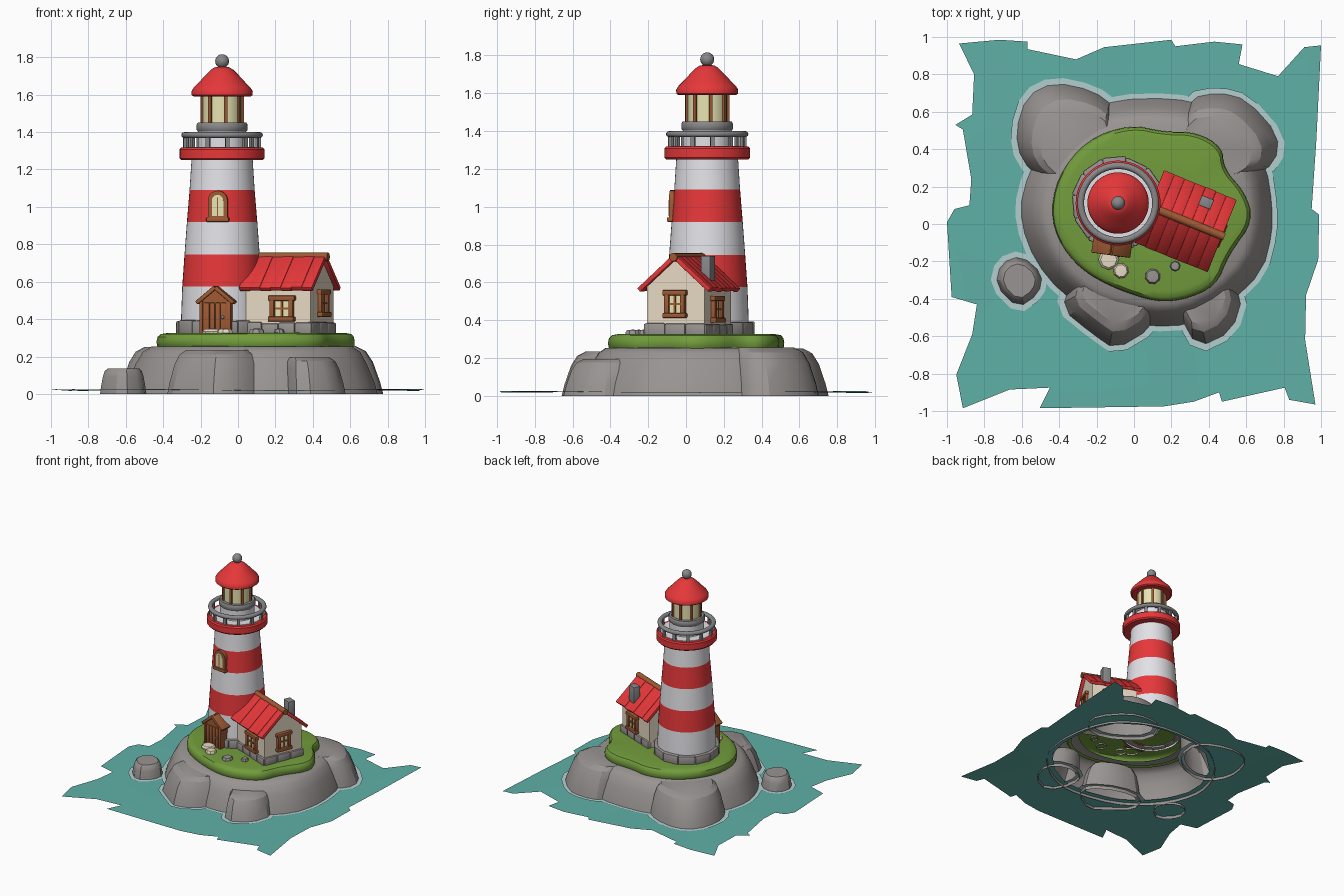
import bpy, bmesh, math, random
from mathutils import Matrix, Vector

if "Cube" in bpy.data.objects:
    bpy.data.objects.remove(bpy.data.objects["Cube"])

random.seed(4)
PI = math.pi
I = Matrix.Identity(4)


def mat(name, r, g, b):
    m = bpy.data.materials.new(name)
    lin = lambda c: ((c / 255 + 0.055) / 1.055) ** 2.4
    m.diffuse_color = (lin(r), lin(g), lin(b), 1)
    m.use_nodes = True
    m.node_tree.nodes["Principled BSDF"].inputs["Base Color"].default_value = m.diffuse_color
    return m


RED, WHITE = mat("red paint", 240, 58, 60), mat("white paint", 238, 238, 243)
ROCK, METAL = mat("rock grey", 153, 148, 146), mat("metal grey", 136, 136, 138)
GRASS, WATER = mat("grass green", 114, 156, 60), mat("sea teal", 95, 177, 167)
FOAM, CREAM = mat("foam", 180, 207, 207), mat("cream plaster", 240, 227, 203)
WOOD, GLASS = mat("brown wood", 158, 90, 52), mat("pale yellow glass", 240, 236, 184)


def T(x, y, z):
    return Matrix.Translation((x, y, z))


def RZ(deg):
    return Matrix.Rotation(math.radians(deg), 4, 'Z')


def finish(name, bm, mats, M=I, angle=35):
    bm.transform(M)
    bm.normal_update()
    for f in bm.faces:
        f.smooth = True
    for e in bm.edges:
        if len(e.link_faces) == 2 and e.calc_face_angle(0) > math.radians(angle):
            e.smooth = False
    me = bpy.data.meshes.new(name)
    bm.to_mesh(me)
    bm.free()
    for m in (mats if isinstance(mats, list) else [mats]):
        me.materials.append(m)
    ob = bpy.data.objects.new(name, me)
    bpy.context.collection.objects.link(ob)
    return ob


def loft(name, rings, mats, M=I, cap=False, angle=35):
    bm = bmesh.new()
    rows = [[bm.verts.new(p) for p in r] for r in rings]
    n = len(rows[0])
    for a, b in zip(rows, rows[1:]):
        for i in range(n):
            j = (i + 1) % n
            bm.faces.new((a[i], a[j], b[j], b[i]))
    if cap:
        bm.faces.new(rows[-1])
    bmesh.ops.remove_doubles(bm, verts=bm.verts, dist=1e-5)
    return finish(name, bm, mats, M, angle)


def lathe(name, profile, mats, M=I, n=48):
    rings = [[(r * math.cos(2 * PI * i / n), r * math.sin(2 * PI * i / n), z) for i in range(n)] for r, z in profile]
    return loft(name, rings, mats, M)


def box(name, size, m, M=I, bevel=0.0):
    bm = bmesh.new()
    bmesh.ops.create_cube(bm, size=1, matrix=Matrix.Diagonal((*size, 1)))
    if bevel:
        bmesh.ops.bevel(bm, geom=bm.edges[:], offset=bevel, segments=2, profile=0.5, affect='EDGES')
    return finish(name, bm, m, M)


def prism(name, pts, depth, m, M=I):
    bm = bmesh.new()
    a = [bm.verts.new((x, -depth / 2, z)) for x, z in pts]
    b = [bm.verts.new((x, depth / 2, z)) for x, z in pts]
    bm.faces.new(a)
    bm.faces.new(b[::-1])
    for i in range(len(pts)):
        j = (i + 1) % len(pts)
        bm.faces.new((a[i], b[i], b[j], a[j]))
    bmesh.ops.recalc_face_normals(bm, faces=bm.faces)
    return finish(name, bm, m, M)


def chaikin(pts, n):
    for _ in range(n):
        out = []
        for i, p in enumerate(pts):
            q = pts[(i + 1) % len(pts)]
            out += [tuple(p[k] * .75 + q[k] * .25 for k in (0, 1)), tuple(p[k] * .25 + q[k] * .75 for k in (0, 1))]
        pts = out
    return pts


def centre(pts):
    return sum(p[0] for p in pts) / len(pts), sum(p[1] for p in pts) / len(pts)


def ring(pts, s, z, lean=0):
    # lean pulls the scaling centre towards the middle of the island
    cx, cy = centre(pts)
    cx, cy = cx + (.05 - cx) * lean, cy + (.04 - cy) * lean
    return [(cx + (x - cx) * s, cy + (y - cy) * s, z) for x, y in pts]


# ---- island rocks with foam lines
core = [(.74, .1), (.71, .3), (.61, .5), (.41, .63), (.2, .675), (-.1, .665), (-.3, .59), (-.51, .39), (-.6, .17),
        (-.605, 0), (-.53, -.2), (-.39, -.37), (-.2, -.49), (.08, -.55), (.3, -.54), (.51, -.43), (.69, -.25), (.74, -.05)]
boulders = {
    "back_left_boulder": (.25, .4, [(-.22, .72), (-.43, .765), (-.58, .69), (-.64, .5), (-.61, .34), (-.48, .22), (-.27, .28), (-.12, .42), (-.1, .63)]),
    "back_right_boulder": (.255, .45, [(.78, .48), (.61, .67), (.46, .71), (.3, .68), (.22, .48), (.42, .3), (.62, .24), (.765, .33)]),
    "front_left_boulder": (.235, .45, [(-.39, -.46), (-.23, -.59), (-.1, -.68), (.1, -.56), (.12, -.43), (-.1, -.3), (-.34, -.3)]),
    "front_right_boulder": (.195, .3, [(.23, -.47), (.34, -.67), (.53, -.58), (.59, -.38), (.46, -.28), (.27, -.32)]),
    "lone_boulder": (.135, 0, [(-.745, -.33), (-.62, -.455), (-.505, -.375), (-.485, -.265), (-.6, -.165), (-.715, -.205)]),
}


def foam(name, pts, z):
    cx, cy = centre(pts)
    r = sum(math.hypot(x - cx, y - cy) for x, y in pts) / len(pts)
    loft(name + "_foam", [ring(pts, 1 + .028 / r, z), ring(pts, 1 - .03 / r, z)], FOAM)


pts = chaikin(core, 1)
loft("island_rock", [ring(pts, s, z) for s, z in ((1.01, 0), (.985, .06), (.92, .16), (.865, .225), (.8, .253), (.62, .258))], ROCK)
foam("island", pts, .028)
for k, (name, (h, lean, outline)) in enumerate(boulders.items()):
    pts = chaikin(outline, 1)
    prof = ((1, 0), (.965, .25), (.88, .68), (.8, .9), (.69, 1))
    loft(name, [ring(pts, s, z * h, lean) for s, z in prof], ROCK, cap=True, angle=28)
    foam(name, pts, .0282 + k * .0003)

# ---- sea sheet with ragged border and a hole under the island
sea = [(-.935, .965), (-.72, .985), (-.57, .975), (-.57, .935), (-.31, .88), (-.16, .945), (.2, .985), (.22, .95),
       (.43, .975), (.58, .96), (.56, .855), (.77, .79), (.91, .945), (1, .955), (.975, .45), (.95, .08), (.99, .05),
       (.985, -.19), (.92, -.38), (.915, -.62), (.97, -.965), (.83, -.94), (.805, -.875), (.47, -.95), (.455, -.9),
       (.32, -.95), (.16, -.975), (-.505, -.985), (-.45, -.875), (-.665, -.885), (-.915, -.985), (-.95, -.805),
       (-.865, -.59), (-.84, -.43), (-.975, -.39), (-1, .01), (-.96, .08), (-.88, .1), (-.87, .24), (-.915, .505),
       (-.955, .53), (-.865, .585), (-.855, .8)]
bm = bmesh.new()
for loop in ([(x, y, 0) for x, y in sea], ring(core, .93, 0)):
    vs = [bm.verts.new(p) for p in loop]
    for i, v in enumerate(vs):
        bm.edges.new((v, vs[(i + 1) % len(vs)]))
bmesh.ops.triangle_fill(bm, use_beauty=True, edges=bm.edges[:], normal=(0, 0, 1))
bm.normal_update()
bmesh.ops.reverse_faces(bm, faces=[f for f in bm.faces if f.normal.z < 0])
for v in bm.verts:
    v.co.z = .021 + (.005 * math.sin(5 * v.co.x + 3 * v.co.y) if v.co.length > .8 else 0)
finish("sea", bm, WATER)

# ---- grass cap and stepping stones
grass = chaikin([(-.02, .53), (-.25, .45), (-.41, .25), (-.445, .02), (-.355, -.17), (-.2, -.3), (.08, -.41), (.25, -.41),
                 (.44, -.33), (.5, -.17), (.64, .02), (.59, .17), (.48, .29), (.47, .41), (.33, .49), (.16, .49)], 2)
loft("grass", [ring(grass, s, z) for s, z in ((.92, .245), (.975, .238), (1, .258), (1.005, .28), (.995, .305), (.965, .32), (.9, .326), (.5, .328))],
     GRASS, cap=True)
for i, (x, y, r) in enumerate([(-.135, -.19, .055), (-.07, -.25, .042), (.1, -.28, .042), (.22, -.225, .028)]):
    lathe(f"path_stone_{i}", [(r, .315), (r, .335), (r * .8, .347), (0, .35)], CREAM if i < 2 else ROCK, T(x, y, 0) @ RZ(i * 31), 8)

# ---- tower
TW = T(-.085, .112, 0)
tower = lathe("tower", [(.223, .3), (.213, .575), (.201, .745), (.188, .92), (.174, 1.09), (.163, 1.26)], [WHITE, RED], TW)
for p in tower.data.polygons:
    z = p.center.z
    p.material_index = int(.575 < z < .745 or .92 < z < 1.09)
for i in range(12):
    M = TW @ RZ(i * 30 + 5) @ T(.216, 0, .353)
    box(f"plinth_stone_{i}", (.05 + random.uniform(0, .014), .126, .072 + random.uniform(0, .012)), ROCK, M, .01)
lathe("gallery", [(.15, 1.25), (.218, 1.25), (.227, 1.26), (.227, 1.308), (.218, 1.317), (.19, 1.317)], RED, TW)
lathe("gallery_floor", [(.195, 1.312), (.195, 1.321), (.1, 1.321)], WHITE, TW)
tor = [(.2 + .018 * math.cos(a), 1.384 + .016 * math.sin(a)) for a in [2 * PI * k / 12 for k in range(13)]]
lathe("gallery_rail", tor, METAL, TW)
for i in range(12):
    box(f"rail_post_{i}", (.018, .022, .07), METAL, TW @ RZ(i * 30 + 8) @ T(.2, 0, 1.348))
lathe("lantern_drum", [(.128, 1.31), (.128, 1.42)], WHITE, TW)
lathe("lantern_collar", [(.12, 1.4), (.13, 1.403), (.137, 1.413), (.137, 1.438), (.13, 1.45), (.09, 1.452)], METAL, TW)
lathe("lantern_glass", [(.106, 1.445), (.106, 1.6)], GLASS, TW)
for i in range(8):
    box(f"lantern_post_{i}", (.018, .018, .15), WOOD, TW @ RZ(i * 45 + 10) @ T(.108, 0, 1.523))
lathe("lantern_roof", [(0, 1.592), (.152, 1.59), (.163, 1.598), (.164, 1.618), (.152, 1.638), (.125, 1.665), (.09, 1.703),
                       (.06, 1.733), (.04, 1.746), (0, 1.752)], RED, TW)
lathe("finial_ball", [(.037 * math.sin(a), 1.779 - .037 * math.cos(a)) for a in [PI * k / 12 for k in range(13)]], METAL, TW, 24)


def arch(w, h):
    return [(-w, 0), (w, 0)] + [(w * math.cos(PI * k / 10), h - w + w * math.sin(PI * k / 10)) for k in range(11)]


# ---- tower window
W = TW @ RZ(-7) @ T(0, -.172, .932)
prism("tower_window_frame", arch(.053, .155), .05, WOOD, W)
prism("tower_window_pane", arch(.031, .112), .008, GLASS, W @ T(0, -.025, .02))
box("tower_window_bar", (.007, .01, .1), WOOD, W @ T(0, -.026, .068))
box("tower_window_sill", (.122, .06, .024), WOOD, W @ T(0, -.005, 0), .005)

# ---- porch door
D = TW @ RZ(-8) @ T(0, -.222, .32)
prism("door_frame", [(-.085, 0), (.085, 0), (.085, .165), (0, .235), (-.085, .165)], .09, WOOD, D)
for i in range(4):
    box(f"door_plank_{i}", (.028, .012, .165), WOOD, D @ T(-.045 + .03 * i, -.046, .085), .003)
for s in (-1, 1):
    box("door_post", (.02, .03, .18), WOOD, D @ T(s * .075, -.04, .09), .004)
    M = D @ T(s * .05, -.005, .208) @ Matrix.Rotation(s * math.radians(40), 4, 'Y')
    box("porch_roof_board", (.13, .11, .022), WOOD, M, .005)
lathe("door_knob", [(.009 * math.sin(a), -.009 * math.cos(a)) for a in [PI * k / 6 for k in range(7)]], METAL, D @ T(.042, -.056, .09), 10)

# ---- cottage
H = T(.277, .015, 0) @ RZ(-22)
prism("cottage_walls", [(-.165, .3), (.165, .3), (.165, .575), (0, .72), (-.165, .575)], .37, CREAM, H @ RZ(90))
for s in (-1, 1):
    for i in range(4):
        M = H @ T(-.14 + .096 * i, s * .163, .347)
        box("cottage_base_stone", (.095, .036, .06 + random.uniform(0, .015)), ROCK, M, .009)
for i in range(3):
    box("cottage_base_stone", (.036, .115, .06 + random.uniform(0, .015)), ROCK, H @ T(.182, -.115 + .115 * i, .347), .009)
for s in (-1, 1):
    for i in range(7):
        M = H @ T(-.18 + .06 * i, s * .1, .648 + .003 * (i % 2)) @ Matrix.Rotation(-s * math.radians(41.2), 4, 'X')
        box("roof_plank", (.06, .266 + random.uniform(0, .01), .024), RED, M, .002)
ridge = H @ T(0, 0, .733) @ Matrix.Rotation(PI / 2, 4, 'Y')
lathe("roof_ridge_beam", [(0, -.22), (.022, -.22), (.022, .222), (0, .222)], WOOD, ridge, 14)
C = H @ T(.063, .134, 0)
box("chimney", (.07, .056, .16), METAL, C @ T(0, 0, .66), .004)


def window(name, M, w, h):
    box(name + "_pane", (w, .008, h), GLASS, M @ T(0, -.006, h / 2))
    for s in (-1, 1):
        box(name + "_jamb", (.026, .03, h), WOOD, M @ T(s * w / 2, -.008, h / 2), .004)
    box(name + "_lintel", (w + .045, .036, .028), WOOD, M @ T(0, -.009, h), .006)
    box(name + "_sill", (w + .042, .042, .026), WOOD, M @ T(0, -.011, 0), .006)
    box(name + "_bar_upright", (.01, .014, h), WOOD, M @ T(0, -.01, h / 2))
    box(name + "_bar_cross", (w, .014, .01), WOOD, M @ T(0, -.01, h / 2))


window("front_window", H @ T(.025, -.165, .4), .108, .112)
window("gable_window", H @ RZ(90) @ T(0, -.185, .425), .09, .12)
window("back_window", H @ RZ(180) @ T(-.03, -.165, .4), .1, .115)
